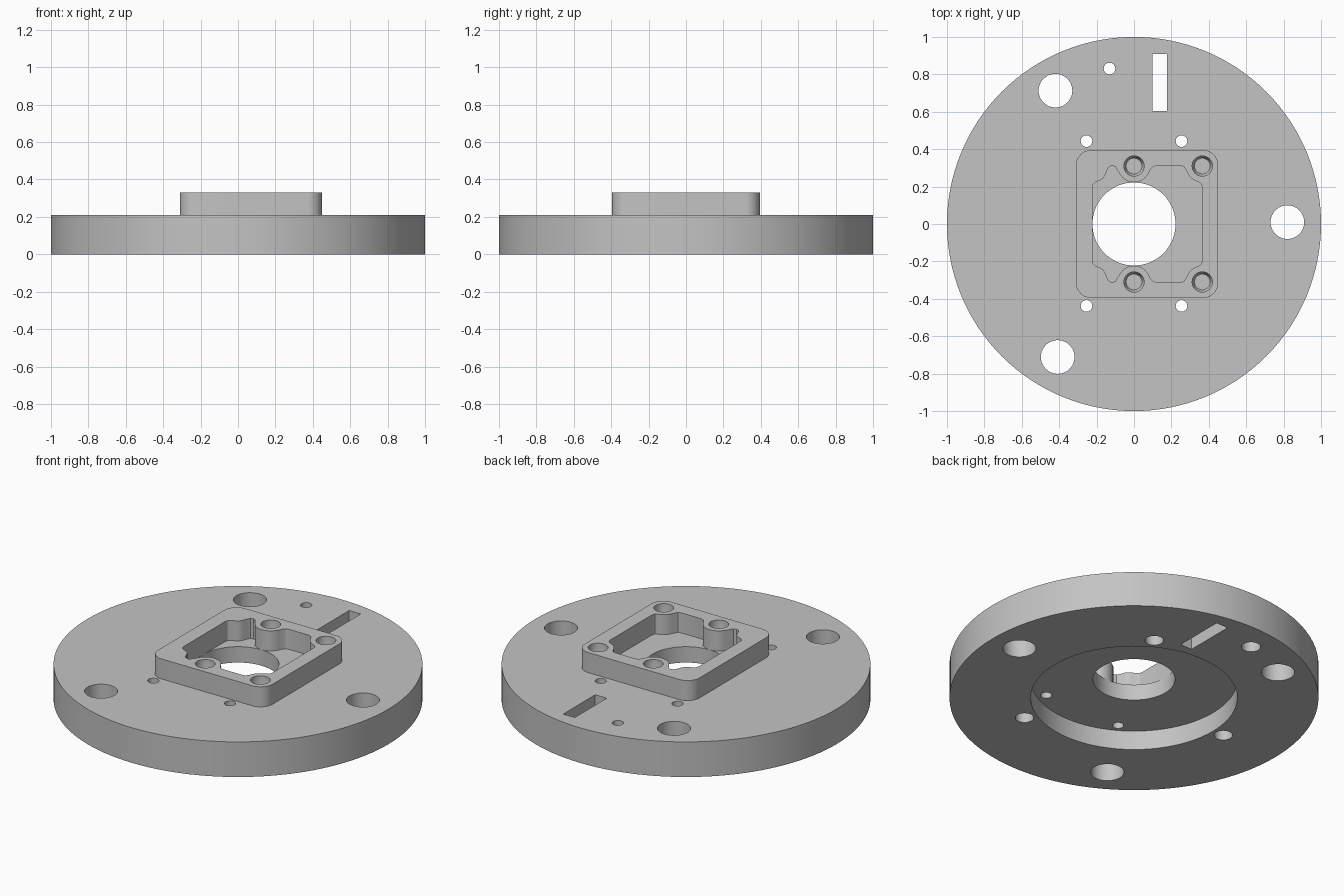
import bpy, bmesh, math
from math import cos, sin, radians

if "Cube" in bpy.data.objects:
    bpy.data.objects.remove(bpy.data.objects["Cube"])

BASE_TOP, FRAME_TOP, RECESS_TOP = 0.21, 0.33, 0.115

grey = bpy.data.materials.new("machined grey")
grey.diffuse_color = (0.55, 0.55, 0.55, 1)
grey.use_nodes = True
grey.node_tree.nodes["Principled BSDF"].inputs["Base Color"].default_value = grey.diffuse_color


def loft(name, rings):
    """Closed solid through matching rings, each given as (points, z)."""
    bm = bmesh.new()
    loops = [[bm.verts.new((x, y, z)) for x, y in pts] for pts, z in rings]
    n = len(loops[0])
    bm.faces.new(loops[0][::-1])
    bm.faces.new(loops[-1])
    for a, b in zip(loops, loops[1:]):
        for i in range(n):
            j = (i + 1) % n
            bm.faces.new((a[i], a[j], b[j], b[i]))
    bmesh.ops.recalc_face_normals(bm, faces=bm.faces)
    mesh = bpy.data.meshes.new(name)
    bm.to_mesh(mesh)
    bm.free()
    mesh.materials.append(grey)
    ob = bpy.data.objects.new(name, mesh)
    bpy.context.collection.objects.link(ob)
    return ob


def arc(cx, cy, r, a0, a1, n):
    return [(cx + r * cos(radians(a0 + (a1 - a0) * i / n)),
             cy + r * sin(radians(a0 + (a1 - a0) * i / n))) for i in range(n + 1)]


def circle(cx, cy, r, n=40):
    return arc(cx, cy, r, 0, 360, n)[:-1]


def combine(body, tool, operation):
    mod = body.modifiers.new(operation, 'BOOLEAN')
    mod.operation = operation
    mod.solver = 'EXACT'
    mod.object = tool
    bpy.context.view_layer.objects.active = body
    bpy.ops.object.modifier_apply(modifier=mod.name)
    bpy.data.objects.remove(tool)


def cut(body, pts, z0, z1):
    combine(body, loft("cutter", [(pts, z0), (pts, z1)]), 'DIFFERENCE')


# Round base with the raised rectangular frame
plate = circle(0, 0, 1, 128)
body = loft("mounting_flange", [(plate, 0), (plate, BASE_TOP)])
x0, x1, y1, r = -0.31, 0.45, 0.395, 0.08
outline = (arc(x1 - r, y1 - r, r, 0, 90, 10) + arc(x0 + r, y1 - r, r, 90, 180, 10)
           + arc(x0 + r, r - y1, r, 180, 270, 10) + arc(x1 - r, r - y1, r, 270, 360, 10))
combine(body, loft("frame", [(outline, 0.16), (outline, FRAME_TOP)]), 'UNION')

# Frame pocket that curves around the screw bosses, mirrored front to back
half = ([(-0.222, 0.195), (-0.218, 0.212), (-0.205, 0.225), (-0.18, 0.235),
         (-0.162, 0.248), (-0.152, 0.264), (-0.143, 0.29), (-0.133, 0.306),
         (-0.115, 0.312), (-0.1, 0.306), (-0.091, 0.29)]
        + arc(0, 0.31, 0.087, 205, 335, 14)
        + [(0.088, 0.292), (0.1, 0.306), (0.118, 0.312), (0.25, 0.312),
           (0.268, 0.306), (0.278, 0.29)]
        + arc(0.365, 0.31, 0.087, 205, 255, 6)
        + [(0.358, 0.217), (0.365, 0.2)])
cut(body, half + [(x, -y) for x, y in reversed(half)], BASE_TOP, 0.5)

# Round recess underneath and the central bore
cut(body, circle(0, 0, 0.56, 96), -0.1, RECESS_TOP)
cut(body, circle(0, 0, 0.222, 72), -0.1, 0.5)

# Blind screw holes in the frame, tapering at the bottom
for x in (0, 0.365):
    for y in (-0.31, 0.31):
        tool = loft("cutter", [(circle(x, y, 0.042), 0.205), (circle(x, y, 0.054), 0.23),
                               (circle(x, y, 0.054), 0.5)])
        combine(body, tool, 'DIFFERENCE')

# Large through holes
for x, y in ((0.82, 0.01), (-0.42, 0.713), (-0.408, -0.711)):
    cut(body, circle(x, y, 0.09, 48), -0.1, 0.5)

# Small through holes beside the frame
for x in (-0.254, 0.254):
    for y in (-0.438, 0.443):
        cut(body, circle(x, y, 0.031, 32), -0.1, 0.5)

# Pin hole, counterbored from below, and rectangular slot
cut(body, circle(-0.131, 0.831, 0.031, 32), -0.1, 0.5)
cut(body, circle(-0.131, 0.831, 0.052), -0.1, 0.12)
cut(body, [(0.1, 0.605), (0.177, 0.605), (0.177, 0.908), (0.1, 0.908)], -0.1, 0.5)

# Three blind holes in the underside
for a in (60, 180, 300):
    cut(body, circle(0.632 * cos(radians(a)), 0.632 * sin(radians(a)), 0.05), -0.1, 0.12)

# Smooth round walls, crisp edges
bpy.ops.object.select_all(action='DESELECT')
body.select_set(True)
bpy.context.view_layer.objects.active = body
bpy.ops.object.shade_smooth_by_angle(angle=radians(30))
